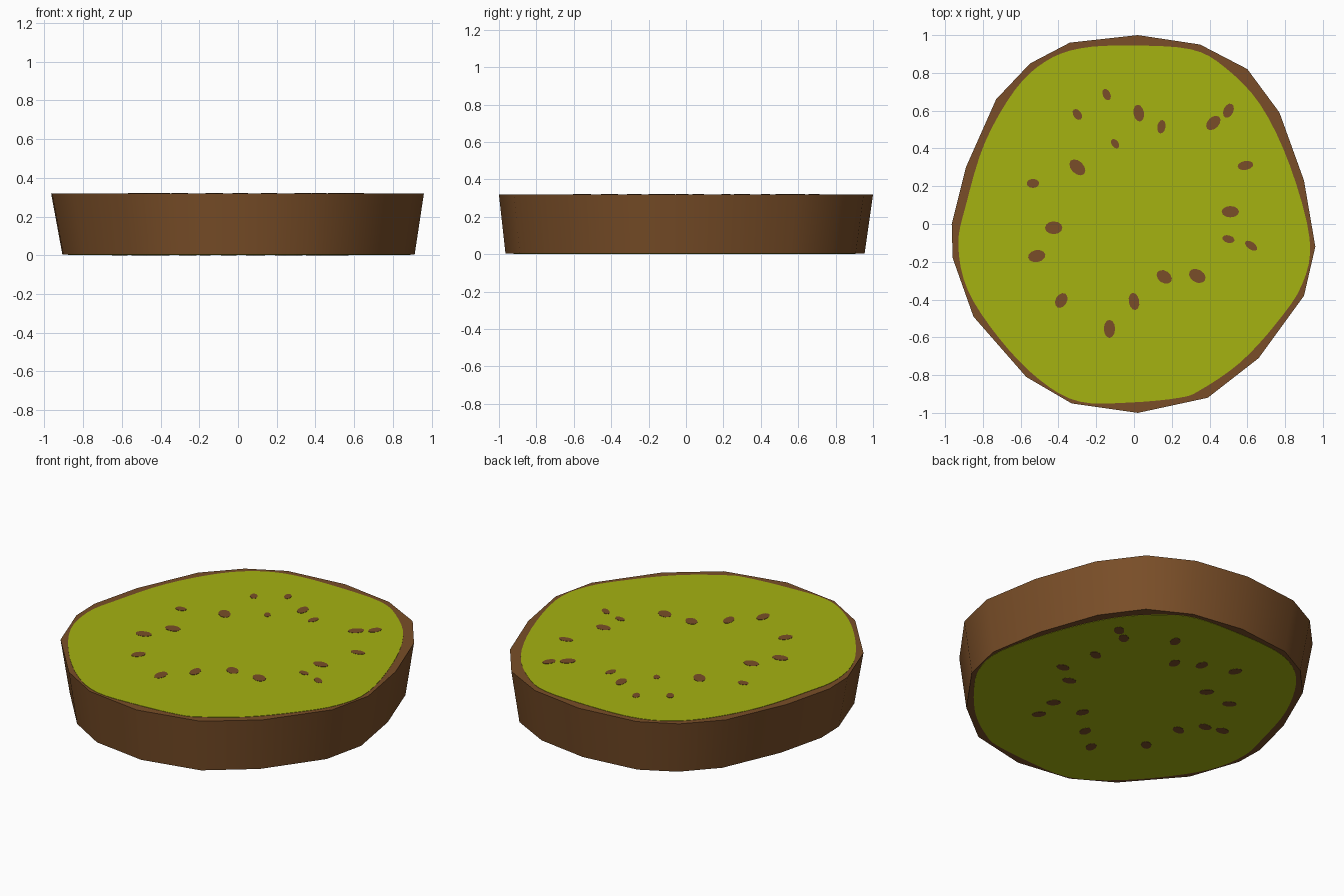
import bpy, bmesh, math

if "Cube" in bpy.data.objects:
    bpy.data.objects.remove(bpy.data.objects["Cube"])

H = 0.32


def material(name, rgb):
    m = bpy.data.materials.new(name)
    m.diffuse_color = (*rgb, 1)
    m.use_nodes = True
    m.node_tree.nodes["Principled BSDF"].inputs["Base Color"].default_value = m.diffuse_color
    return m


BROWN = material("skin brown", (0.192, 0.076, 0.021))
GREEN = material("flesh green", (0.376, 0.445, 0.0056))


def pairs(values):
    return list(zip(values[0::2], values[1::2]))


def smooth_loop(pts, steps=4):
    """Closed Catmull-Rom curve through the points."""
    out, n = [], len(pts)
    for i in range(n):
        a, b, c, d = (pts[(i + k) % n] for k in (-1, 0, 1, 2))
        for s in range(steps):
            t = s / steps
            out.append(tuple(0.5 * (2 * q + (r - p) * t
                                    + (2 * p - 5 * q + 4 * r - w) * t * t
                                    + (3 * q - p - 3 * r + w) * t ** 3)
                             for p, q, r, w in zip(a, b, c, d)))
    return out


def add_prism(bm, low, z0, high, z1):
    lo = [bm.verts.new((x, y, z0)) for x, y in low]
    hi = [bm.verts.new((x, y, z1)) for x, y in high]
    n = len(lo)
    bm.faces.new(hi)
    bm.faces.new(lo[::-1])
    for i in range(n):
        j = (i + 1) % n
        bm.faces.new((lo[i], lo[j], hi[j], hi[i]))


def build(name, prisms, mat, smooth=False):
    bm = bmesh.new()
    for p in prisms:
        add_prism(bm, *p)
    bmesh.ops.recalc_face_normals(bm, faces=bm.faces)
    me = bpy.data.meshes.new(name)
    bm.to_mesh(me)
    bm.free()
    me.materials.append(mat)
    ob = bpy.data.objects.new(name, me)
    bpy.context.collection.objects.link(ob)
    if smooth:
        bpy.ops.object.select_all(action='DESELECT')
        ob.select_set(True)
        bpy.context.view_layer.objects.active = ob
        bpy.ops.object.shade_smooth_by_angle(angle=math.radians(45))
    return ob


def ellipse(x, y, a, b, deg, n=12):
    c, s = math.cos(math.radians(deg)), math.sin(math.radians(deg))
    ring = [(a * math.cos(k * math.tau / n), b * math.sin(k * math.tau / n)) for k in range(n)]
    return [(x + u * c - v * s, y + u * s + v * c) for u, v in ring]


def to_bottom(pts, extra=1.0):
    return [(x * 0.945 * extra + 0.005, y * 0.96 * extra - 0.005) for x, y in pts]


# Skin: irregular faceted outline, tapering downward
rim = pairs([0.02, -1.0, 0.39, -0.92, 0.66, -0.71, 0.90, -0.38, 0.96, -0.12, 0.90, 0.23,
             0.77, 0.59, 0.60, 0.82, 0.35, 0.95, 0.02, 1.0, -0.34, 0.96, -0.55, 0.85,
             -0.73, 0.66, -0.89, 0.30, -0.965, 0.0, -0.96, -0.18, -0.85, -0.49,
             -0.57, -0.81, -0.33, -0.95])
build("skin", [(to_bottom(rim), 0.003, rim, H - 0.002)], BROWN, smooth=True)

# Flesh: rounded thin plates on both cut faces
flesh = smooth_loop(pairs([
    -0.02, -0.945, 0.24, -0.92, 0.35, -0.88, 0.56, -0.735, 0.75, -0.53, 0.89, -0.32,
    0.93, -0.08, 0.825, 0.31, 0.67, 0.63, 0.48, 0.83, 0.30, 0.925, -0.02, 0.945,
    -0.285, 0.93, -0.47, 0.86, -0.63, 0.71, -0.79, 0.43, -0.89, 0.10, -0.93, -0.11,
    -0.88, -0.35, -0.71, -0.61, -0.50, -0.825, -0.29, -0.94]))
under = to_bottom(flesh, 1.005)
build("flesh_top", [(flesh, H - 0.004, flesh, H)], GREEN)
build("flesh_bottom", [(under, 0.0015, under, 0.005)], GREEN)

# Seeds on top: x, y, half length, half width, angle
top_seeds = [
    (-.145, .685, .032, .020, 115), (-.30, .58, .032, .021, 125), (.025, .587, .045, .028, 100),
    (.145, .515, .036, .022, 80), (.42, .535, .045, .030, 45), (.50, .60, .040, .026, 65),
    (-.10, .425, .028, .018, 125), (-.30, .30, .050, .033, 135), (-.535, .215, .033, .024, 0),
    (.59, .31, .042, .024, 10), (.51, .065, .046, .030, 0), (.50, -.08, .033, .020, 165),
    (.62, -.115, .037, .020, 145), (-.425, -.02, .046, .034, 0), (-.515, -.17, .046, .032, 10),
    (-.385, -.405, .042, .030, 60), (0, -.41, .046, .028, 100), (-.13, -.555, .048, .030, 90),
    (.16, -.28, .044, .032, 145), (.335, -.275, .047, .034, 150)]
rings = [ellipse(*s) for s in top_seeds]
build("seeds_top", [(r, H - 0.002, r, H + 0.0015) for r in rings], BROWN)

# Seeds underneath, pointing outward
low_seeds = pairs([.535, .51, .46, .46, .46, .22, .51, 0, .39, -.09, .30, -.33, .28, -.48,
                   .11, -.31, -.035, -.46, -.17, -.57, -.39, -.36, -.42, -.12, -.51, 0,
                   -.61, .03, -.45, .28, -.27, .30, .07, .43, -.06, .51, -.245, .575, .22, .615])
rings = [ellipse(x, y, 0.04, 0.028, math.degrees(math.atan2(y, x))) for x, y in low_seeds]
build("seeds_bottom", [(r, 0.0, r, 0.003) for r in rings], BROWN)
